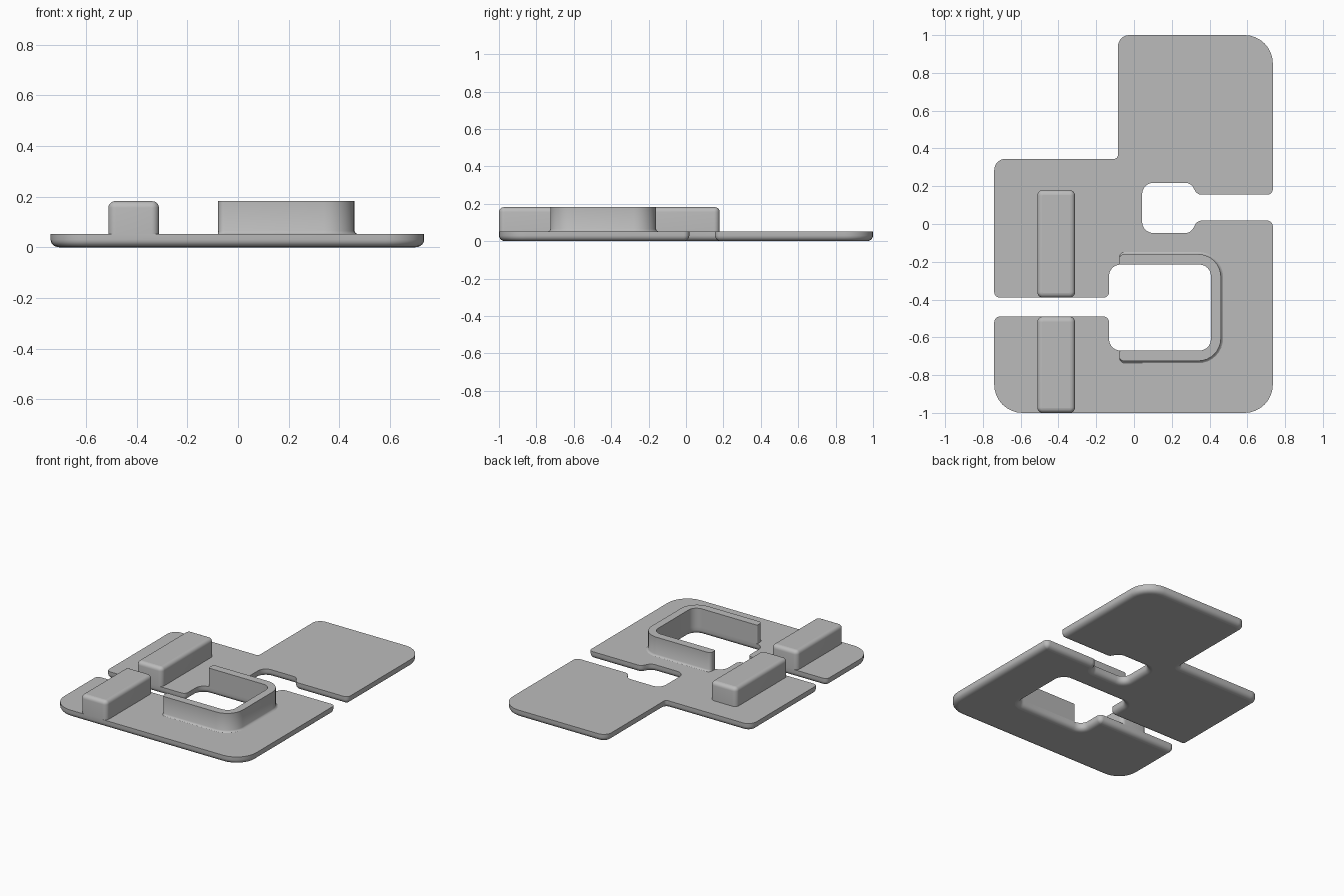
import bpy, bmesh, math
from mathutils import Vector

if "Cube" in bpy.data.objects:
    bpy.data.objects.remove(bpy.data.objects["Cube"], do_unlink=True)

grey = bpy.data.materials.new("plain_grey")
grey.use_nodes = True
colour = (0.5, 0.5, 0.5, 1)
grey.diffuse_color = colour
grey.node_tree.nodes["Principled BSDF"].inputs["Base Color"].default_value = colour

STEPS = 8


def cross(a, b):
    return a.x * b.y - a.y * b.x


def outline(corners, inset=0, fixed=()):
    """Rounded counterclockwise outline; every edge not fixed moves inward by inset."""
    pts = [Vector(c[:2]) for c in corners]
    n = len(pts)
    dirs = [(pts[(i + 1) % n] - pts[i]).normalized() for i in range(n)]
    move = [0 if i in fixed else inset for i in range(n)]
    result = []
    for i in range(n):
        a, b = dirs[i - 1], dirs[i]
        pa = pts[i] + Vector((-a.y, a.x)) * move[i - 1]
        pb = pts[i] + Vector((-b.y, b.x)) * move[i]
        corner = pa + a * (cross(pb - pa, b) / cross(a, b))
        turn = math.atan2(cross(a, b), a.dot(b))
        side = 1 if turn > 0 else -1
        shift = (move[i - 1] + move[i]) / 2
        r = max(corners[i][2] - side * shift, 0.003)
        start = corner - a * r * math.tan(abs(turn) / 2)
        centre = start + Vector((-a.y, a.x)) * side * r
        for k in range(STEPS + 1):
            ang = turn * k / STEPS
            spoke = start - centre
            c, s = math.cos(ang), math.sin(ang)
            result.append(centre + Vector((spoke.x * c - spoke.y * s,
                                           spoke.x * s + spoke.y * c)))
    return result


def loft(name, corners, levels, fixed=()):
    """Solid through (height, inset) levels of one rounded outline."""
    bm = bmesh.new()
    rings = [[bm.verts.new((p.x, p.y, z)) for p in outline(corners, inset, fixed)]
             for z, inset in levels]
    for low, high in zip(rings, rings[1:]):
        for i in range(len(low)):
            j = (i + 1) % len(low)
            bm.faces.new((low[i], low[j], high[j], high[i]))
    bm.faces.new(rings[0][::-1])
    bm.faces.new(rings[-1])
    mesh = bpy.data.meshes.new(name)
    bm.to_mesh(mesh)
    bm.free()
    obj = bpy.data.objects.new(name, mesh)
    bpy.context.collection.objects.link(obj)
    mesh.materials.append(grey)
    bpy.ops.object.select_all(action='DESELECT')
    obj.select_set(True)
    bpy.context.view_layer.objects.active = obj
    bpy.ops.object.shade_smooth_by_angle(angle=math.radians(35))
    for face in mesh.polygons:
        if len(face.vertices) > 4:
            face.use_smooth = False
    return obj


def quarter(radius, height, base, top):
    """Levels of a rounded lower or upper rim."""
    out = []
    for k in range(6):
        t = math.pi / 2 * k / 5
        if top:
            out.append((base + height * math.sin(t), radius * (1 - math.cos(t))))
        else:
            out.append((base + height * (1 - math.cos(t)), radius * (1 - math.sin(t))))
    return out


# Base plate with two slots and an offset tab, rounded underneath
plate = [
    (-0.74, -1, 0.15), (0.735, -1, 0.15),
    (0.735, 0.018, 0.03), (0.335, 0.018, 0.04), (0.30, -0.048, 0.05),
    (0.043, -0.048, 0.06), (0.043, 0.218, 0.06), (0.30, 0.218, 0.05),
    (0.335, 0.155, 0.04), (0.735, 0.155, 0.03),
    (0.735, 1, 0.15), (-0.085, 1, 0.06), (-0.085, 0.345, 0.02), (-0.74, 0.345, 0.06),
    (-0.74, -0.39, 0.03), (-0.132, -0.39, 0.03),
    (-0.132, -0.215, 0.06), (0.407, -0.215, 0.06),
    (0.407, -0.67, 0.06), (-0.132, -0.67, 0.06),
    (-0.132, -0.49, 0.03), (-0.74, -0.49, 0.03),
]
TOP = 0.052
loft("base_plate", plate, quarter(0.035, 0.03, 0, False) + [(TOP, 0)])

# C-shaped wall round the opening, with a small fillet at its outer foot
wall = [
    (-0.078, -0.725, 0.025), (0.46, -0.725, 0.12),
    (0.46, -0.16, 0.12), (-0.078, -0.16, 0.025),
    (-0.078, -0.215, 0.01), (0.407, -0.215, 0.06),
    (0.407, -0.67, 0.06), (-0.078, -0.67, 0.01),
]
loft("opening_wall", wall,
     [(TOP, -0.012), (TOP + 0.004, -0.005), (TOP + 0.012, 0), (0.182, 0)],
     fixed=(3, 4, 5, 6, 7))

# Two raised bars with rounded tops, one on each side of the slot
for name, y0, y1 in (("back_bar", -0.39, 0.18), ("front_bar", -1, -0.49)):
    bar = [(x, y, 0.03) for x, y in
           ((-0.512, y0), (-0.312, y0), (-0.312, y1), (-0.512, y1))]
    loft(name, bar, [(TOP, 0)] + quarter(0.026, 0.026, 0.156, True))
